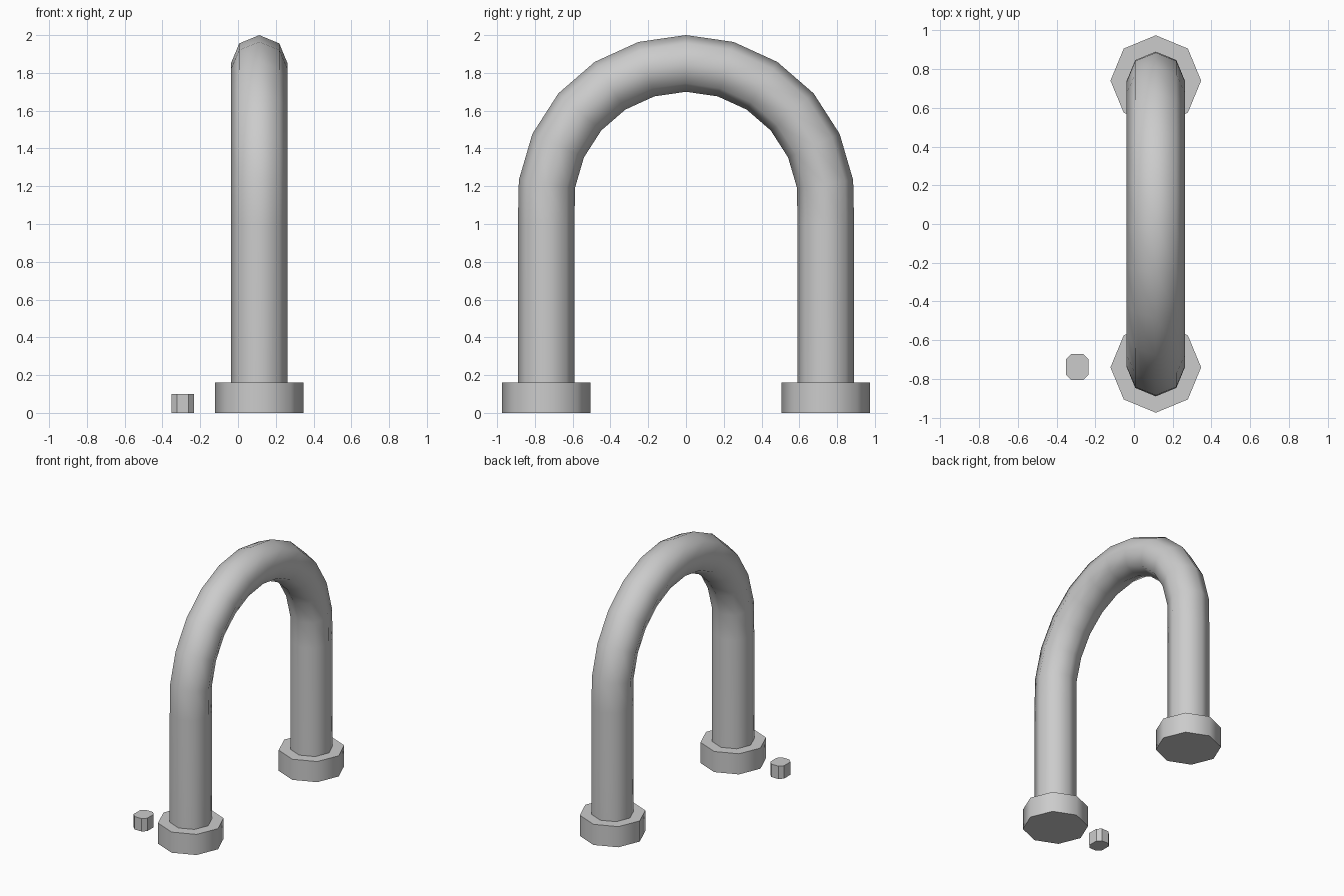
import bpy, bmesh, math
from mathutils import Vector

if "Cube" in bpy.data.objects:
    bpy.data.objects.remove(bpy.data.objects["Cube"])

CX, LEG_Y = 0.1125, 0.74      # arch plane and leg offset
ARC_R, ARC_Z = 0.744, 1.106   # bend radius and centre height
TUBE_R, SIDES = 0.15, 8

grey = bpy.data.materials.new("light_grey")
grey.diffuse_color = (0.6, 0.6, 0.6, 1)
grey.use_nodes = True
grey.node_tree.nodes["Principled BSDF"].inputs["Base Color"].default_value = grey.diffuse_color


def finish(name, bm, angle):
    bmesh.ops.recalc_face_normals(bm, faces=bm.faces[:])
    me = bpy.data.meshes.new(name)
    bm.to_mesh(me)
    bm.free()
    me.materials.append(grey)
    ob = bpy.data.objects.new(name, me)
    bpy.context.collection.objects.link(ob)
    bpy.ops.object.select_all(action='DESELECT')
    ob.select_set(True)
    bpy.context.view_layer.objects.active = ob
    bpy.ops.object.shade_smooth_by_angle(angle=math.radians(angle))


def prism(name, outline, height, angle):
    bm = bmesh.new()
    face = bm.faces.new([bm.verts.new((x, y, 0)) for x, y in outline])
    ext = bmesh.ops.extrude_face_region(bm, geom=[face], use_keep_orig=True)
    top = [g for g in ext["geom"] if isinstance(g, bmesh.types.BMVert)]
    bmesh.ops.translate(bm, verts=top, vec=(0, 0, height))
    finish(name, bm, angle)


# Arched pipe: (y, z, tilt) stations up one leg, round the bend, down the other
stations = [(LEG_Y, 0.1, 0.0), (LEG_Y, 1.0, 0.0)]
for k in range(-5, 6):
    a = math.pi / 2 + k * math.pi / 11
    stations.append((ARC_R * math.cos(a), ARC_Z + ARC_R * math.sin(a), a))
stations += [(-LEG_Y, 1.0, math.pi), (-LEG_Y, 0.1, math.pi)]

bm = bmesh.new()
rings = []
for y, z, a in stations:
    out = Vector((0, math.cos(a), math.sin(a)))
    ring = []
    for i in range(SIDES):
        t = 2 * math.pi * i / SIDES
        p = Vector((CX, y, z)) + TUBE_R * (math.cos(t) * out + math.sin(t) * Vector((1, 0, 0)))
        ring.append(bm.verts.new(p))
    rings.append(ring)
for r0, r1 in zip(rings, rings[1:]):
    for i in range(SIDES):
        j = (i + 1) % SIDES
        bm.faces.new((r0[i], r0[j], r1[j], r1[i]))
bm.faces.new(rings[0])
bm.faces.new(rings[-1])
finish("arched_pipe", bm, 60)

# Octagonal feet
for name, s in (("front_foot", -1), ("back_foot", 1)):
    outline = [(CX + 0.234 * math.cos(i * math.pi / 4),
                s * LEG_Y + 0.234 * math.sin(i * math.pi / 4)) for i in range(8)]
    prism(name, outline, 0.16, 60)

# Small loose block with chamfered corners
hx, hy, c, bx, by = 0.059, 0.068, 0.029, -0.293, -0.738
block = [(hx, -hy + c), (hx, hy - c), (hx - c, hy), (-hx + c, hy),
         (-hx, hy - c), (-hx, -hy + c), (-hx + c, -hy), (hx - c, -hy)]
prism("small_block", [(bx + x, by + y) for x, y in block], 0.1, 30)
